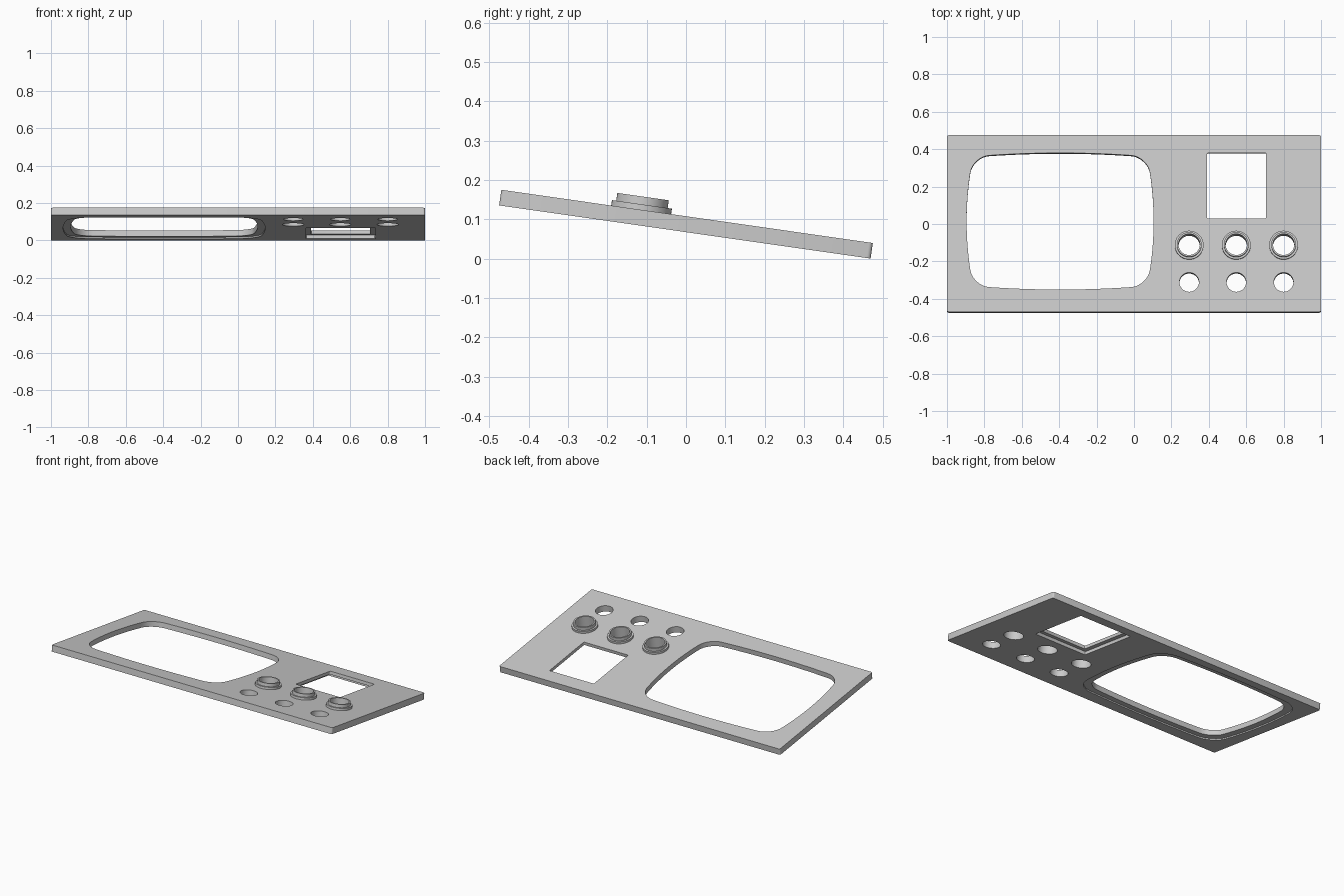
import bpy, bmesh, math
from mathutils import Matrix

cube = bpy.data.objects.get("Cube")
if cube:
    bpy.data.objects.remove(cube, do_unlink=True)

grey = bpy.data.materials.new("plain grey")
grey.use_nodes = True
grey.diffuse_color = (0.6, 0.6, 0.6, 1)
grey.node_tree.nodes["Principled BSDF"].inputs["Base Color"].default_value = (0.6, 0.6, 0.6, 1)

HALF = 0.02                      # half the panel thickness
TILT = Matrix.Translation((0, 0, 0.0875)) @ Matrix.Rotation(math.radians(-8.15), 4, "X")


def outline(hx, hy, radius, bulge_x=0, bulge_y=0, steps=8):
    """Rounded rectangle whose sides may bow outwards."""
    pts = []
    for k, (sx, sy) in enumerate([(1, 1), (-1, 1), (-1, -1), (1, -1)]):
        for i in range(steps + 1):
            a = (k + i / steps) * math.pi / 2
            pts.append((sx * (hx - radius) + radius * math.cos(a),
                        sy * (hy - radius) + radius * math.sin(a)))
    if bulge_x or bulge_y:
        dense = []
        for p, q in zip(pts, pts[1:] + pts[:1]):
            n = 16 if math.dist(p, q) > radius else 1
            dense += [(p[0] + (q[0] - p[0]) * i / n, p[1] + (q[1] - p[1]) * i / n) for i in range(n)]
        pts = [(x * (1 - bulge_x / hx * (y / hy) ** 2),
                y * (1 - bulge_y / hy * (x / hx) ** 2)) for x, y in dense]
    return pts


def circle(radius, n=48):
    return [(radius * math.cos(math.tau * i / n), radius * math.sin(math.tau * i / n)) for i in range(n)]


def add_object(name, bm):
    bmesh.ops.recalc_face_normals(bm, faces=bm.faces)
    mesh = bpy.data.meshes.new(name)
    bm.to_mesh(mesh)
    bm.free()
    mesh.materials.append(grey)
    ob = bpy.data.objects.new(name, mesh)
    bpy.context.collection.objects.link(ob)
    return ob


def prism(name, pts, x, y, z0, z1):
    bm = bmesh.new()
    face = bm.faces.new([bm.verts.new((x + px, y + py, z0)) for px, py in pts])
    top = bmesh.ops.extrude_face_region(bm, geom=[face])["geom"]
    bmesh.ops.translate(bm, vec=(0, 0, z1 - z0), verts=[v for v in top if isinstance(v, bmesh.types.BMVert)])
    return add_object(name, bm)


def lathe(name, profile, x, y, n=48):
    """Closed ring profile turned around the vertical axis."""
    bm = bmesh.new()
    loops = [[bm.verts.new((x + r * c, y + r * s, z)) for r, z in profile] for c, s in circle(1, n)]
    for a, b in zip(loops, loops[1:] + loops[:1]):
        for i in range(len(profile)):
            j = (i + 1) % len(profile)
            bm.faces.new((a[i], b[i], b[j], a[j]))
    return add_object(name, bm)


def smooth(ob):
    bpy.ops.object.select_all(action="DESELECT")
    ob.select_set(True)
    bpy.context.view_layer.objects.active = ob
    bpy.ops.object.shade_smooth_by_angle(angle=math.radians(30))


# Flat panel
panel = prism("panel", outline(1, 0.477, 0.01, steps=4), 0, 0, -HALF, HALF)

# Openings, with a shallow rebate on the underside of the two windows
knob_x = (0.295, 0.547, 0.8)
screen = (-0.395, 0.012)
display = (0.549, 0.204)
cutters = [
    prism("screen_cutter", outline(0.5, 0.369, 0.09, 0.035, 0.02), *screen, -0.1, 0.1),
    prism("screen_rebate_cutter", outline(0.54, 0.409, 0.11, 0.035, 0.02), *screen, -0.1, -HALF + 0.008),
    prism("display_cutter", outline(0.158, 0.177, 0.006, steps=3), *display, -0.1, 0.1),
    prism("display_rebate_cutter", outline(0.185, 0.204, 0.006, steps=3), *display, -0.1, 0),
]
for x in knob_x:
    cutters.append(prism("collar_hole_cutter", circle(0.057), x, -0.118, -0.1, 0.1))
    cutters.append(prism("button_hole_cutter", circle(0.052), x, -0.317, -0.1, 0.1))

for cutter in cutters:
    cutter.hide_render = True
    mod = panel.modifiers.new(cutter.name, "BOOLEAN")
    mod.operation = "DIFFERENCE"
    mod.solver = "EXACT"
    mod.object = cutter
bpy.context.view_layer.update()
cut_mesh = bpy.data.meshes.new_from_object(panel.evaluated_get(bpy.context.evaluated_depsgraph_get()))
panel.modifiers.clear()
panel.data = cut_mesh
for cutter in cutters:
    bpy.data.objects.remove(cutter, do_unlink=True)

# Stepped collars around the upper row of holes
base, top = HALF + 0.014, HALF + 0.034
profile = [(0.057, HALF), (0.077, HALF), (0.077, base), (0.066, base), (0.066, top), (0.057, top)]
parts = [panel] + [lathe("collar_%d" % (i + 1), profile, x, -0.118) for i, x in enumerate(knob_x)]

# Lean the whole faceplate
for ob in parts:
    ob.data.transform(TILT)
    smooth(ob)
